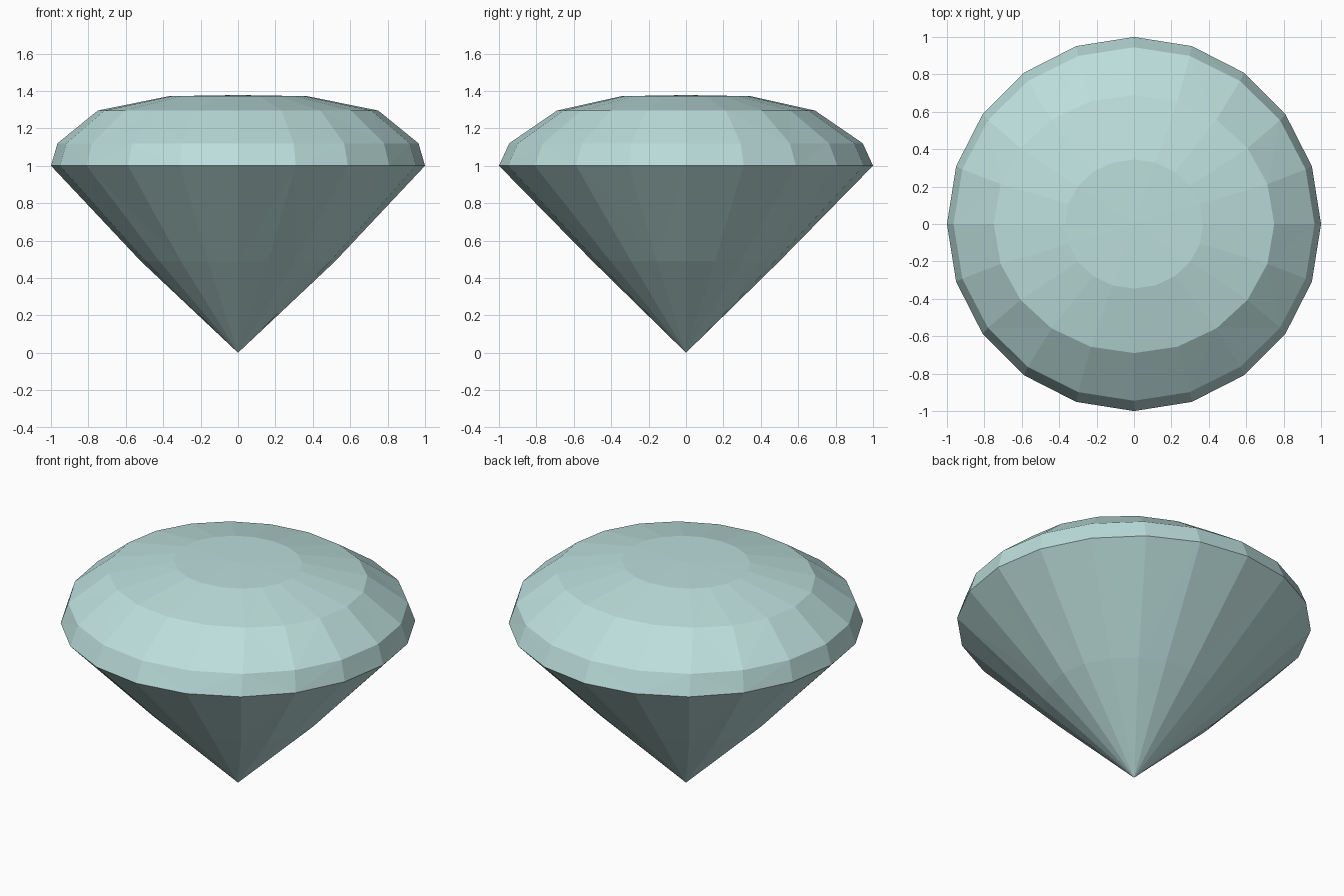
import bpy, bmesh, math

if "Cube" in bpy.data.objects:
    bpy.data.objects.remove(bpy.data.objects["Cube"])

SIDES = 20

bm = bmesh.new()


def ring(rx, ry, z):
    """Elliptical ring of vertices at height z."""
    return [bm.verts.new((rx * math.cos(2 * math.pi * i / SIDES),
                          ry * math.sin(2 * math.pi * i / SIDES), z))
            for i in range(SIDES)]


def facet_band(low, high, hub):
    """Triangulated band; high-ring vertices of parity `hub` fan to three low ones."""
    for i in range(SIDES):
        j = (i + 1) % SIDES
        a, b, c, d = low[i], low[j], high[j], high[i]
        if i % 2 == hub:
            tris = ((a, b, d), (b, c, d))
        else:
            tris = ((a, b, c), (a, c, d))
        for t in tris:
            bm.faces.new(t)


def fan(loop, tip):
    for i in range(SIDES):
        bm.faces.new((loop[i], loop[(i + 1) % SIDES], tip))


# Rings from the pointed base up to the table
pavilion = ring(0.52, 0.50, 0.49)
girdle = ring(1.0, 1.0, 1.0)
crown_low = ring(0.965, 0.945, 1.12)
crown_mid = ring(0.75, 0.69, 1.295)
table = ring(0.37, 0.345, 1.372)

facet_band(pavilion, girdle, 0)
facet_band(girdle, crown_low, 1)
facet_band(crown_low, crown_mid, 1)
facet_band(crown_mid, table, 0)

# Pointed bottom and nearly flat table
fan(pavilion[::-1], bm.verts.new((0, 0, 0)))
fan(table, bm.verts.new((0, 0, 1.378)))

bmesh.ops.recalc_face_normals(bm, faces=bm.faces)
mesh = bpy.data.meshes.new("gemstone")
bm.to_mesh(mesh)
bm.free()
gem = bpy.data.objects.new("gemstone", mesh)
bpy.context.collection.objects.link(gem)

# Pale translucent teal
mat = bpy.data.materials.new("pale_teal")
mat.diffuse_color = (0.50, 0.73, 0.71, 0.8)
mat.use_nodes = True
mat.node_tree.nodes["Principled BSDF"].inputs["Base Color"].default_value = mat.diffuse_color
mesh.materials.append(mat)
